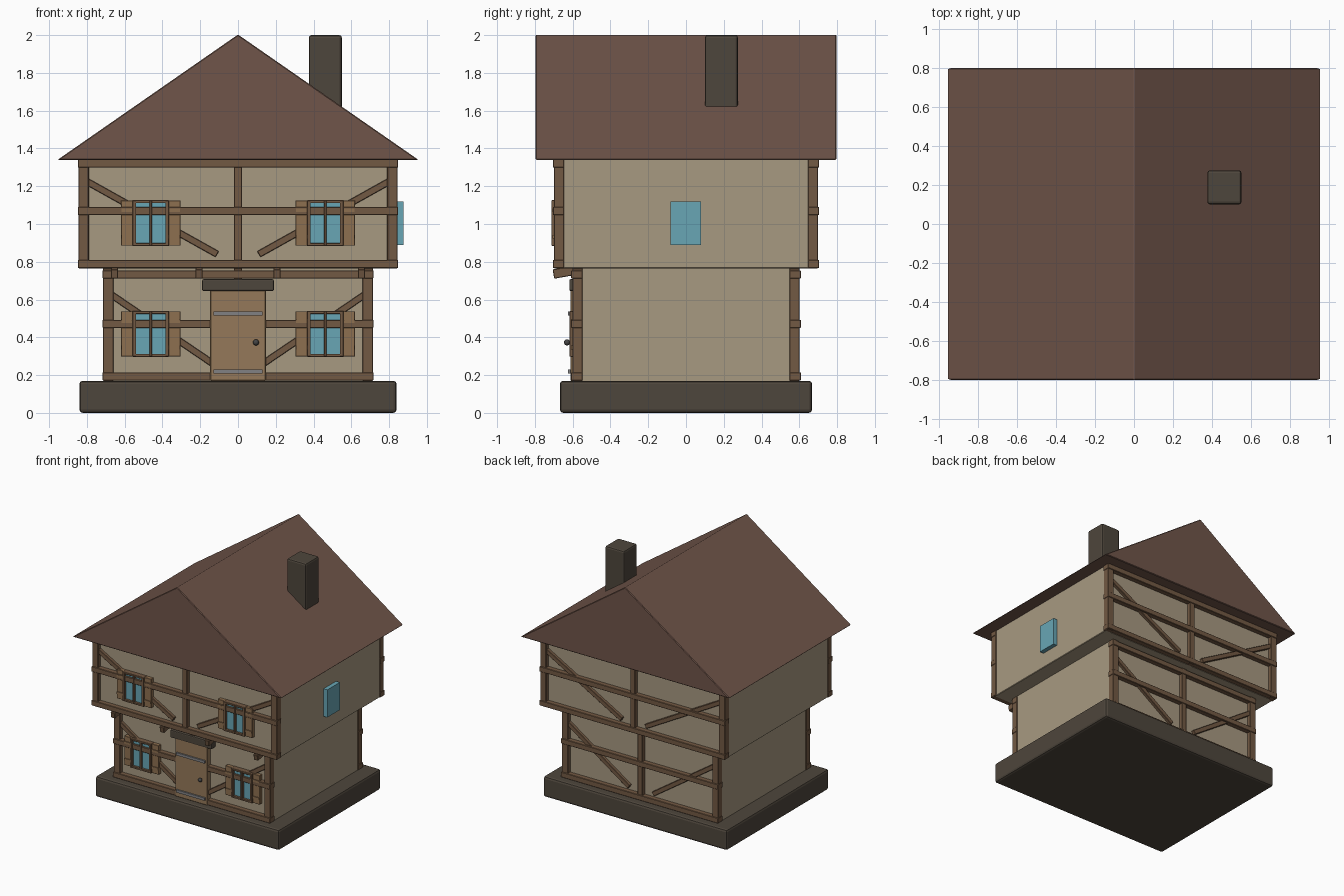
import bpy, math

if "Cube" in bpy.data.objects:
    bpy.data.objects.remove(bpy.data.objects["Cube"])


def material(name, rgb):
    m = bpy.data.materials.new(name)
    m.diffuse_color = (*rgb, 1)
    m.use_nodes = True
    m.node_tree.nodes["Principled BSDF"].inputs["Base Color"].default_value = m.diffuse_color
    return m


PLASTER = material("plaster", (0.39, 0.32, 0.22))
TIMBER = material("timber", (0.17, 0.10, 0.056))
SHUTTER = material("shutter_wood", (0.27, 0.16, 0.08))
DOOR = material("door_wood", (0.30, 0.19, 0.10))
STONE = material("stone", (0.076, 0.061, 0.045))
TILE = material("roof_tile", (0.16, 0.09, 0.067))
GLASS = material("glass", (0.14, 0.38, 0.46))
METAL = material("iron", (0.22, 0.22, 0.23))
DARK = material("knob_iron", (0.06, 0.06, 0.06))


def mesh_object(name, verts, faces, mat, bevel=0, segments=1):
    me = bpy.data.meshes.new(name)
    me.from_pydata(verts, [], faces)
    me.materials.append(mat)
    ob = bpy.data.objects.new(name, me)
    bpy.context.collection.objects.link(ob)
    if bevel:
        b = ob.modifiers.new("bevel", "BEVEL")
        b.width, b.segments = bevel, segments
    return ob


def block(name, size, centre, mat, bevel=0, rot=(0, 0, 0), segments=1):
    x, y, z = (s / 2 for s in size)
    verts = [(a, b, c) for c in (-z, z) for a, b in ((-x, -y), (x, -y), (x, y), (-x, y))]
    faces = [(3, 2, 1, 0), (4, 5, 6, 7)] + [(i, (i + 1) % 4, (i + 1) % 4 + 4, i + 4) for i in range(4)]
    ob = mesh_object(name, verts, faces, mat, bevel, segments)
    ob.location, ob.rotation_euler = centre, rot
    return ob


def box(name, x, y, z, mat, bevel=0, segments=1):
    pairs = [sorted(p) for p in (x, y, z)]
    return block(name, [b - a for a, b in pairs], [(a + b) / 2 for a, b in pairs],
                 mat, bevel, segments=segments)


def framing(name, side, hx, wall, z0, z1, rails, brace):
    """Half-timbering on the front (side -1) or back (side 1) of one storey."""
    def depth(d):
        return (side * (wall - 0.02), side * (wall + d))
    for s in (-1, 1):
        box(name + "_corner_post", (s * (hx - 0.055), s * hx), depth(0.034), (z0, z1), TIMBER, 0.003)
        # diagonal brace from the outer top to the inner bottom
        (xa, za), (xb, zb) = brace
        length = math.hypot(xb - xa, zb - za)
        block(name + "_brace", (length, 0.045, 0.036),
              (s * (xa + xb) / 2, side * (wall + 0.002), (za + zb) / 2), TIMBER, 0.003,
              (0, -s * math.atan2(zb - za, xb - xa), 0))
    box(name + "_centre_post", (-0.022, 0.022), depth(0.034), (z0, z1), TIMBER, 0.003)
    for z in rails:
        box(name + "_rail", (-hx - 0.003, hx + 0.003), depth(0.04), (z, z + 0.043), TIMBER, 0.003)


def window(x, wall, z):
    """Casement with a pair of shutters, z is the centre height."""
    box("window_glass", (x - 0.085, x + 0.085), (-wall + 0.01, -wall - 0.026), (z - 0.115, z + 0.115), GLASS)
    for dx, w in ((-0.087, 0.02), (0, 0.014), (0.087, 0.02)):
        box("window_upright", (x + dx - w / 2, x + dx + w / 2), (-wall, -wall - 0.048),
            (z - 0.12, z + 0.12), TIMBER, 0.002)
    for dz in (-0.113, 0.113):
        box("window_crossbar", (x - 0.097, x + 0.097), (-wall, -wall - 0.046),
            (z + dz - 0.008, z + dz + 0.008), TIMBER, 0.002)
    for s in (-1, 1):
        box("shutter", (x + s * 0.095, x + s * 0.157), (-wall, -wall - 0.034), (z - 0.12, z + 0.12), SHUTTER, 0.002)
        for dz in (-0.072, 0.068):
            box("shutter_batten", (x + s * 0.098, x + s * 0.155), (-wall - 0.03, -wall - 0.041),
                (z + dz - 0.01, z + dz + 0.01), SHUTTER)


# Plinth and storeys
LOW, UP = 0.568, 0.665
box("plinth", (-0.84, 0.84), (-0.668, 0.668), (0, 0.17), STONE, 0.018, 2)
box("lower_walls", (-0.71, 0.71), (-LOW, LOW), (0.15, 0.77), PLASTER)
box("upper_walls", (-0.84, 0.84), (-UP, UP), (0.765, 1.345), PLASTER, 0.004)

# Timber framing on front and back
for side in (-1, 1):
    framing("lower", side, 0.715, LOW, 0.17, 0.765, (0.172, 0.45, 0.712), ((-0.67, 0.625), (-0.11, 0.245)))
    framing("upper", side, 0.845, UP, 0.765, 1.34, (0.767, 1.047, 1.299), ((-0.80, 1.225), (-0.11, 0.84)))

# Jetty joists under the front overhang
for s in (-1, 1):
    for x in (0.206, 0.653):
        block("jetty_joist", (0.038, 0.15, 0.05), (s * x, -0.628, 0.748), TIMBER, 0.003, (math.radians(10), 0, 0))

# Windows
for s in (-1, 1):
    window(s * 0.462, LOW, 0.418)
    window(s * 0.462, UP, 1.005)
box("side_window", (0.83, 0.875), (-0.083, 0.08), (0.89, 1.118), GLASS)

# Door with lintel, straps and knob
box("door", (-0.147, 0.147), (-0.55, -0.612), (0.17, 0.65), DOOR, 0.003)
box("door_lintel", (-0.19, 0.19), (-0.55, -0.618), (0.645, 0.708), STONE, 0.008, 2)
for z in (0.22, 0.527):
    box("door_strap", (-0.13, 0.13), (-0.605, -0.624), (z - 0.011, z + 0.011), METAL)
bpy.ops.mesh.primitive_uv_sphere_add(segments=12, ring_count=8, radius=0.016, location=(0.095, -0.63, 0.373))
knob = bpy.context.object
knob.name = "door_knob"
knob.data.materials.append(DARK)
bpy.ops.object.shade_smooth_by_angle()

# Roof prism
R, D = 0.955, 0.797
profile = [(-R, 1.34), (R, 1.34), (0, 2.003)]
mesh_object("roof", [(x, y, z) for y in (-D, D) for x, z in profile],
            [(0, 1, 2), (5, 4, 3), (0, 3, 4, 1), (1, 4, 5, 2), (2, 5, 3, 0)], TILE, 0.005)

# Chimney
box("chimney", (0.375, 0.55), (0.10, 0.275), (1.5, 2.0), STONE, 0.014, 2)
